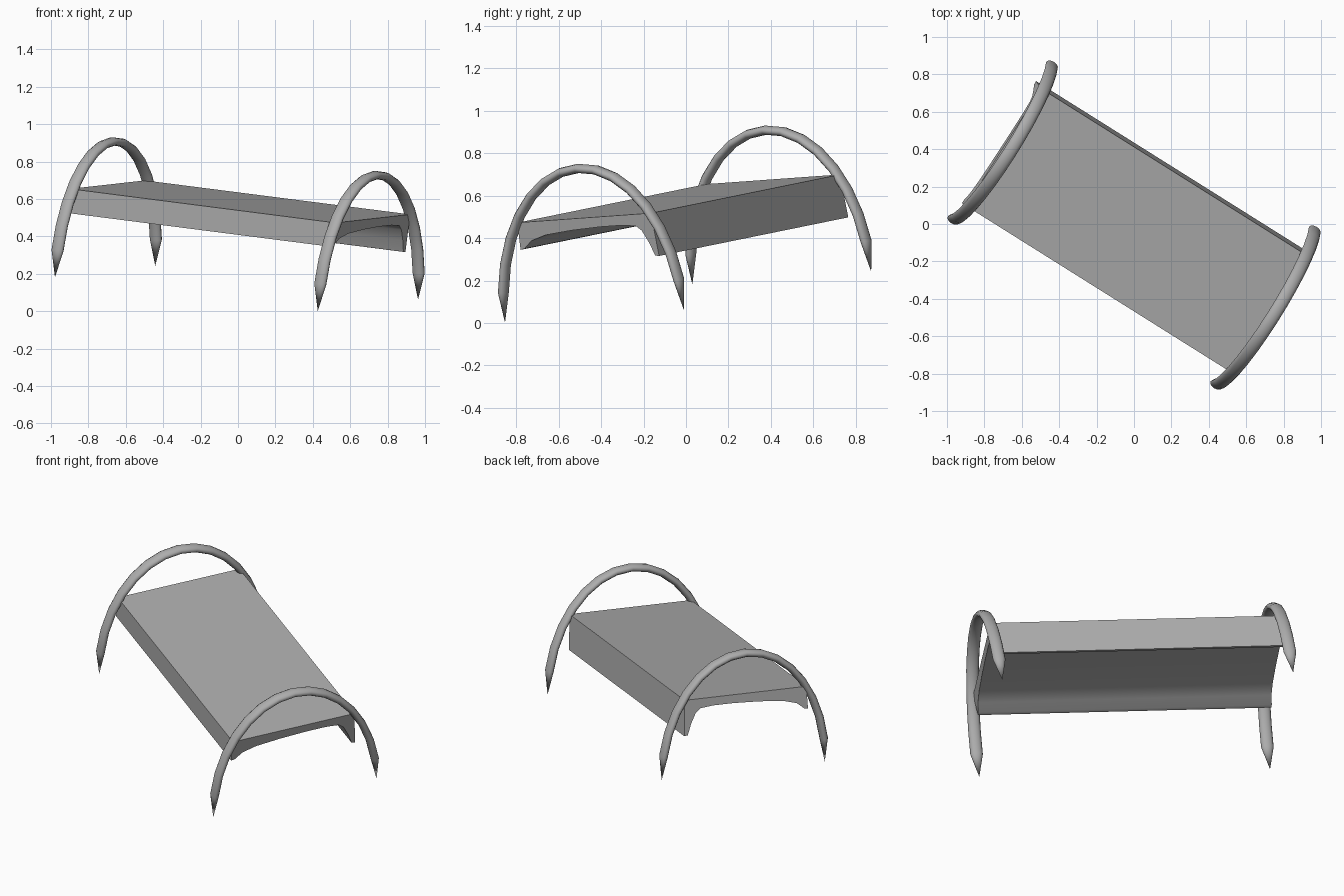
import bpy, bmesh, math
from mathutils import Vector

if "Cube" in bpy.data.objects:
    bpy.data.objects.remove(bpy.data.objects["Cube"])

# Tilted local frame: u runs along the deck, v across it, w upwards
MID = Vector((-0.71, 0.45, 0.22))           # middle of the rear hoop's feet
RUN = Vector((1.405, -0.882, -0.18))        # rear hoop to front hoop
U = RUN.normalized()
V = Vector((0.54, 0.84, 0.06))
V = (V - U * V.dot(U)).normalized()
W = U.cross(V).normalized()
LENGTH = RUN.length

grey = bpy.data.materials.new("dark_grey")
grey.diffuse_color = (0.42, 0.42, 0.42, 1)
grey.use_nodes = True
grey.node_tree.nodes["Principled BSDF"].inputs["Base Color"].default_value = grey.diffuse_color


def place(u, v, w):
    return MID + U * u + V * v + W * w


def finish(name, bm, angle):
    bmesh.ops.recalc_face_normals(bm, faces=bm.faces)
    mesh = bpy.data.meshes.new(name)
    bm.to_mesh(mesh)
    bm.free()
    mesh.materials.append(grey)
    obj = bpy.data.objects.new(name, mesh)
    bpy.context.collection.objects.link(obj)
    bpy.ops.object.select_all(action='DESELECT')
    obj.select_set(True)
    bpy.context.view_layer.objects.active = obj
    bpy.ops.object.shade_smooth_by_angle(angle=math.radians(angle))


# Elliptical hoop with a flattened tube and pointed feet
def hoop(name, u0, segments=16, sides=12):
    bm = bmesh.new()
    rx, rz, wide, thin = 0.5, 0.693, 0.036, 0.022
    rings = []
    for i in range(1, segments):
        t = math.pi * i / segments
        n = Vector((math.cos(t) / rx, math.sin(t) / rz)).normalized()
        ring = []
        for k in range(sides):
            a = math.tau * k / sides
            r = thin * math.cos(a)
            ring.append(bm.verts.new(place(u0 + wide * math.sin(a),
                                           rx * math.cos(t) + n.x * r,
                                           rz * math.sin(t) + n.y * r)))
        rings.append(ring)
    for a, b in zip(rings, rings[1:]):
        for k in range(sides):
            j = (k + 1) % sides
            bm.faces.new((a[k], a[j], b[j], b[k]))
    for ring, v in ((rings[0], rx), (rings[-1], -rx)):
        tip = bm.verts.new(place(u0, v, -0.009))
        for k in range(sides):
            bm.faces.new((ring[k], ring[(k + 1) % sides], tip))
    finish(name, bm, 50)


hoop("rear_hoop", 0)
hoop("front_hoop", LENGTH)

# Deck: flat top, two side skirts and a hollowed underside
profile = [(-0.372, 0.458), (-0.379, 0.328), (-0.357, 0.332), (-0.31, 0.368),
           (-0.227, 0.390), (-0.08, 0.403), (0.08, 0.410), (0.20, 0.410),
           (0.28, 0.402), (0.308, 0.378), (0.338, 0.318), (0.360, 0.255),
           (0.381, 0.252), (0.374, 0.458)]
bm = bmesh.new()
ends = [[bm.verts.new(place(u + 0.1 * (w - 0.46), v, w))
         for v, w in profile] for u in (-0.018, LENGTH - 0.002)]
for ring in ends:
    bm.faces.new(ring)
for k in range(len(profile)):
    j = (k + 1) % len(profile)
    bm.faces.new((ends[0][k], ends[0][j], ends[1][j], ends[1][k]))
bmesh.ops.triangulate(bm, faces=[f for f in bm.faces if len(f.verts) > 4])
finish("deck", bm, 35)
